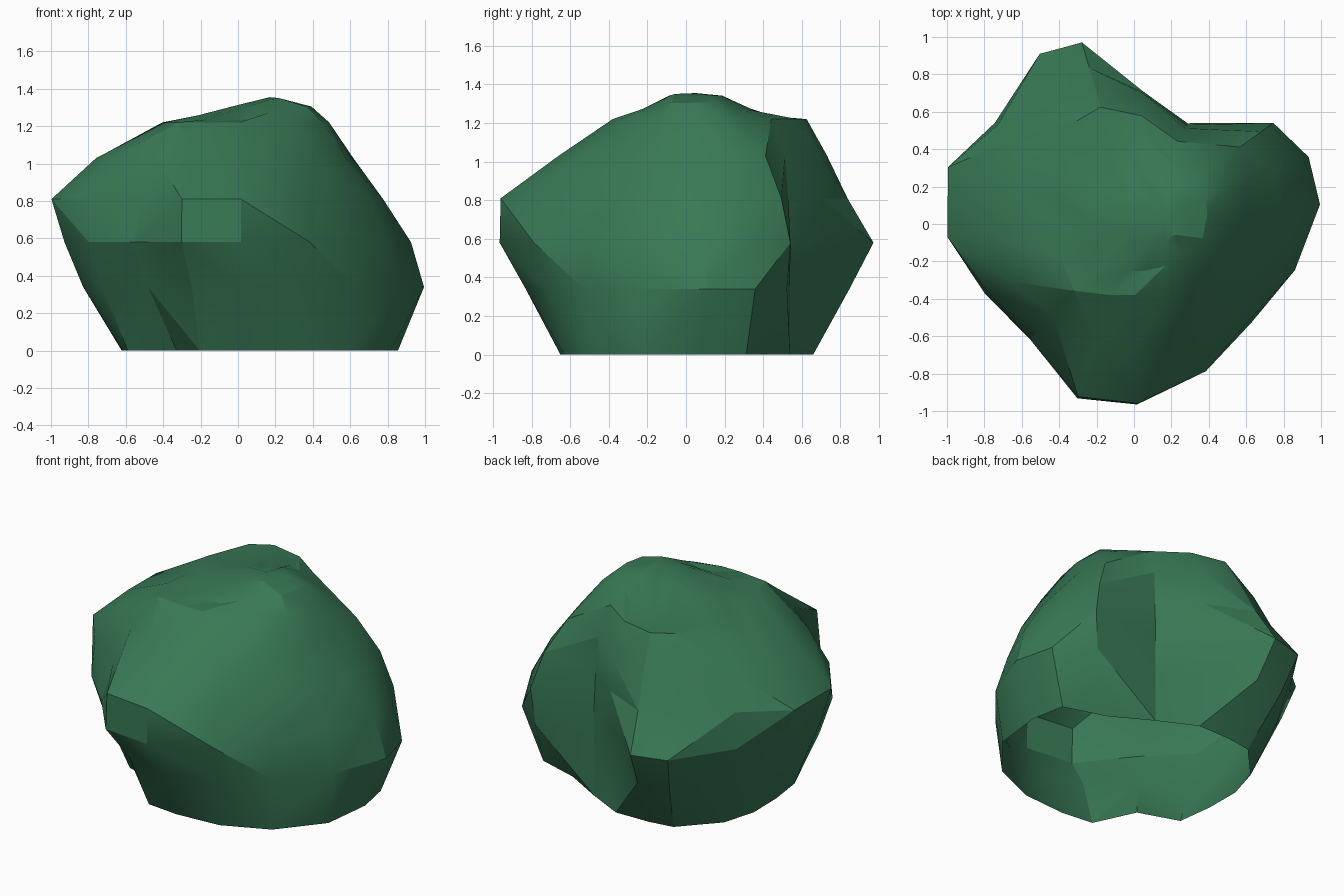
import bpy, bmesh, math
from mathutils import Vector

if "Cube" in bpy.data.objects:
    bpy.data.objects.remove(bpy.data.objects["Cube"])

# compass directions (degrees) of the boulder's corners
ANGLES = [6, 21, 36, 62, 86, 106, 119, 144, 163, 184, 205, 228, 252, 271, 296, 320, 344]

# corner radii of each horizontal layer, by height
LAYERS = {
    0.0:  [.86, .87, .67, .61, .66, .68, .72, .69, .65, .62, .65, .49, .66, .65, .70, .78, .85],
    0.34: [1.0, 1.0, .89, .61, .64, .88, .93, .84, .84, .83, .80, .72, .80, .83, .80, .82, .895],
    0.58: [.93, .94, .92, .61, .71, 1.01, 1.04, .92, .95, .93, .88, .83, .98, .965, .876, .80, .82],
    0.81: [.78, .82, .84, .60, .71, .87, .87, .90, 1.04, 1.0, .86, .76, .97, .96, .75, .70, .73],
    1.03: [.60, .66, .70, .58, .70, .76, .76, .78, .79, .76, .73, .65, .68, .66, .60, .57, .60],
    1.22: [.49, .51, .50, .50, .58, .65, .63, .50, .40, .37, .43, .48, .40, .38, .38, .40, .47],
}


def crown(x, y):
    # uneven top that peaks right of centre
    z = 1.355 - 0.26 * max(0, abs(x - 0.18) - 0.02) - 0.5 * max(0, abs(y - 0.05) - 0.11)
    return max(z, 1.235)


def top_ring(factor):
    # the uppermost layer shrunk towards the peak
    c = Vector((0.17, 0.05))
    verts = []
    for v in rings[len(LAYERS) - 1]:
        p = c + (v.co.xy - c) * factor
        verts.append(bm.verts.new((p.x, p.y, crown(p.x, p.y))))
    return verts


bm = bmesh.new()
rings = []
for z, radii in LAYERS.items():
    rings.append([bm.verts.new((r * math.cos(math.radians(a)), r * math.sin(math.radians(a)), z))
                  for a, r in zip(ANGLES, radii)])
rings.append(top_ring(0.7))
rings.append(top_ring(0.35))

# side walls, split along the diagonal that bulges outward; the underside stays open
n = len(ANGLES)
for lo, hi in zip(rings, rings[1:]):
    for i in range(n):
        j = (i + 1) % n
        d1 = ((lo[i].co + hi[j].co) / 2).length
        d2 = ((lo[j].co + hi[i].co) / 2).length
        if d1 > d2:
            bm.faces.new((lo[i], lo[j], hi[j]))
            bm.faces.new((lo[i], hi[j], hi[i]))
        else:
            bm.faces.new((lo[i], lo[j], hi[i]))
            bm.faces.new((lo[j], hi[j], hi[i]))

# top peak
peak = bm.verts.new((0.17, 0.05, 1.355))
for i in range(n):
    bm.faces.new((rings[-1][i], rings[-1][(i + 1) % n], peak))

mesh = bpy.data.meshes.new("boulder")
bm.to_mesh(mesh)
bm.free()
boulder = bpy.data.objects.new("boulder", mesh)
bpy.context.collection.objects.link(boulder)

# green colour and soft shading with hard creases
green = bpy.data.materials.new("green")
green.diffuse_color = (0.04, 0.19, 0.09, 1)
green.use_nodes = True
green.node_tree.nodes["Principled BSDF"].inputs["Base Color"].default_value = green.diffuse_color
mesh.materials.append(green)
bpy.context.view_layer.objects.active = boulder
boulder.select_set(True)
bpy.ops.object.shade_smooth_by_angle(angle=math.radians(22))
